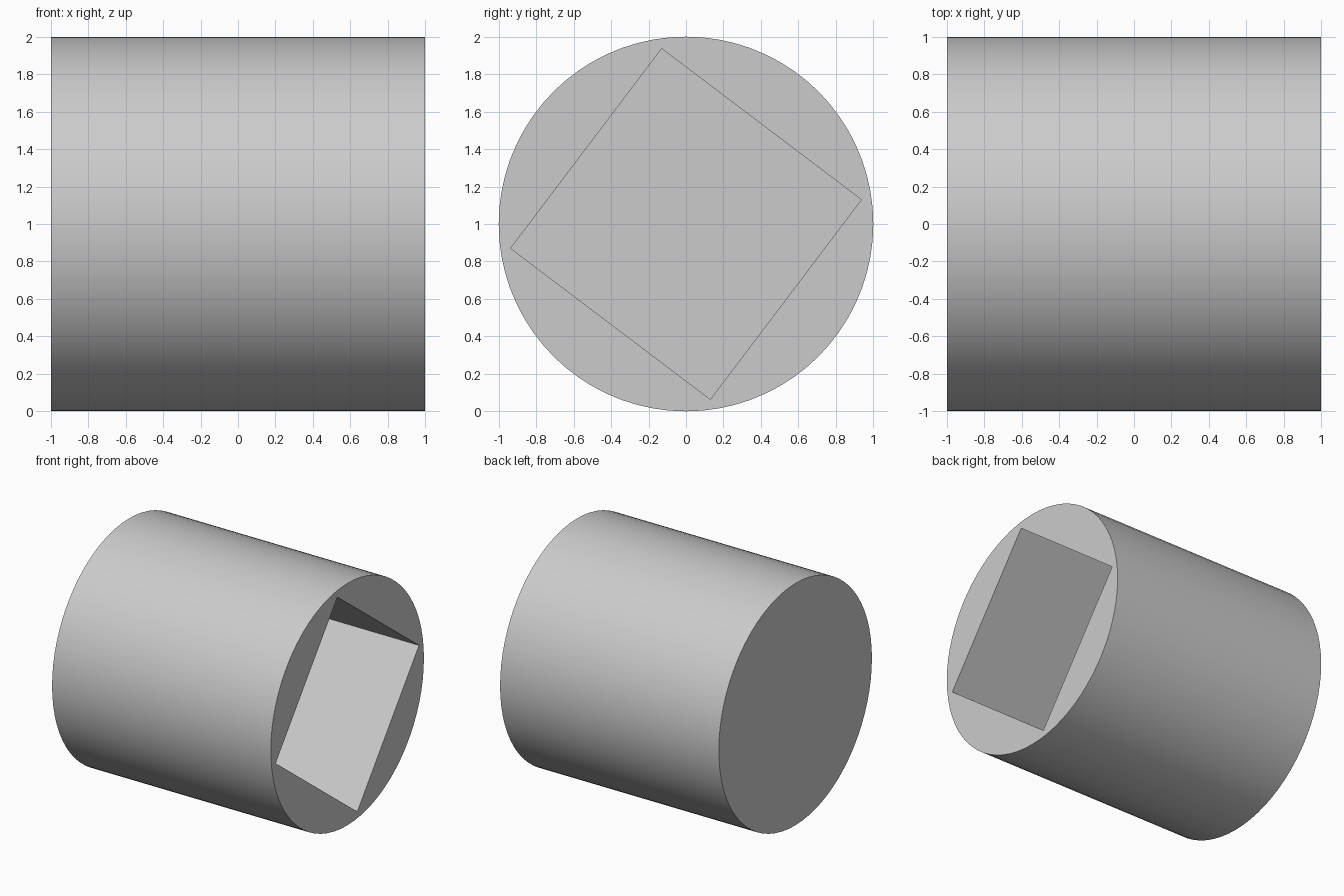
import bpy
import math
from mathutils import Matrix

default_cube = bpy.data.objects.get("Cube")
if default_cube:
    bpy.data.objects.remove(default_cube, do_unlink=True)

LENGTH = 2.0
RADIUS = 1.0
POCKET_RADIUS = 0.945   # centre to corner of the square pocket
POCKET_DEPTH = 1.34
POCKET_TURN = math.radians(7.9)

# Light grey material
grey = bpy.data.materials.new("light_grey")
grey.use_nodes = True
colour = (0.6, 0.6, 0.6, 1.0)
grey.diffuse_color = colour
grey.node_tree.nodes["Principled BSDF"].inputs["Base Color"].default_value = colour

# Cylinder lying along x
bpy.ops.mesh.primitive_cylinder_add(
    vertices=72, radius=RADIUS, depth=LENGTH,
    location=(0, 0, RADIUS), rotation=(0, math.pi / 2, 0))
body = bpy.context.object
body.name = "cylinder_body"
body.data.materials.append(grey)

# Turned square block that cuts the blind pocket in the left (+x) end
overshoot = 0.2
side = POCKET_RADIUS * math.sqrt(2)
bpy.ops.mesh.primitive_cube_add(size=1)
cutter = bpy.context.object
cutter.name = "pocket_cutter"
cutter.data.materials.append(grey)
cutter.data.transform(Matrix.Diagonal((POCKET_DEPTH + overshoot, side, side, 1)))
cutter.rotation_euler.x = math.pi / 4 + POCKET_TURN
cutter.location = (LENGTH / 2 + (overshoot - POCKET_DEPTH) / 2, 0, RADIUS)

# Cut the pocket, then drop the cutter
cut = body.modifiers.new("square_pocket", 'BOOLEAN')
cut.operation = 'DIFFERENCE'
cut.solver = 'EXACT'
cut.object = cutter
bpy.ops.object.select_all(action='DESELECT')
body.select_set(True)
bpy.context.view_layer.objects.active = body
bpy.ops.object.modifier_apply(modifier=cut.name)
bpy.data.objects.remove(cutter, do_unlink=True)

# Smooth round side, crisp rims and pocket edges
bpy.ops.object.shade_smooth_by_angle(angle=math.radians(30))
